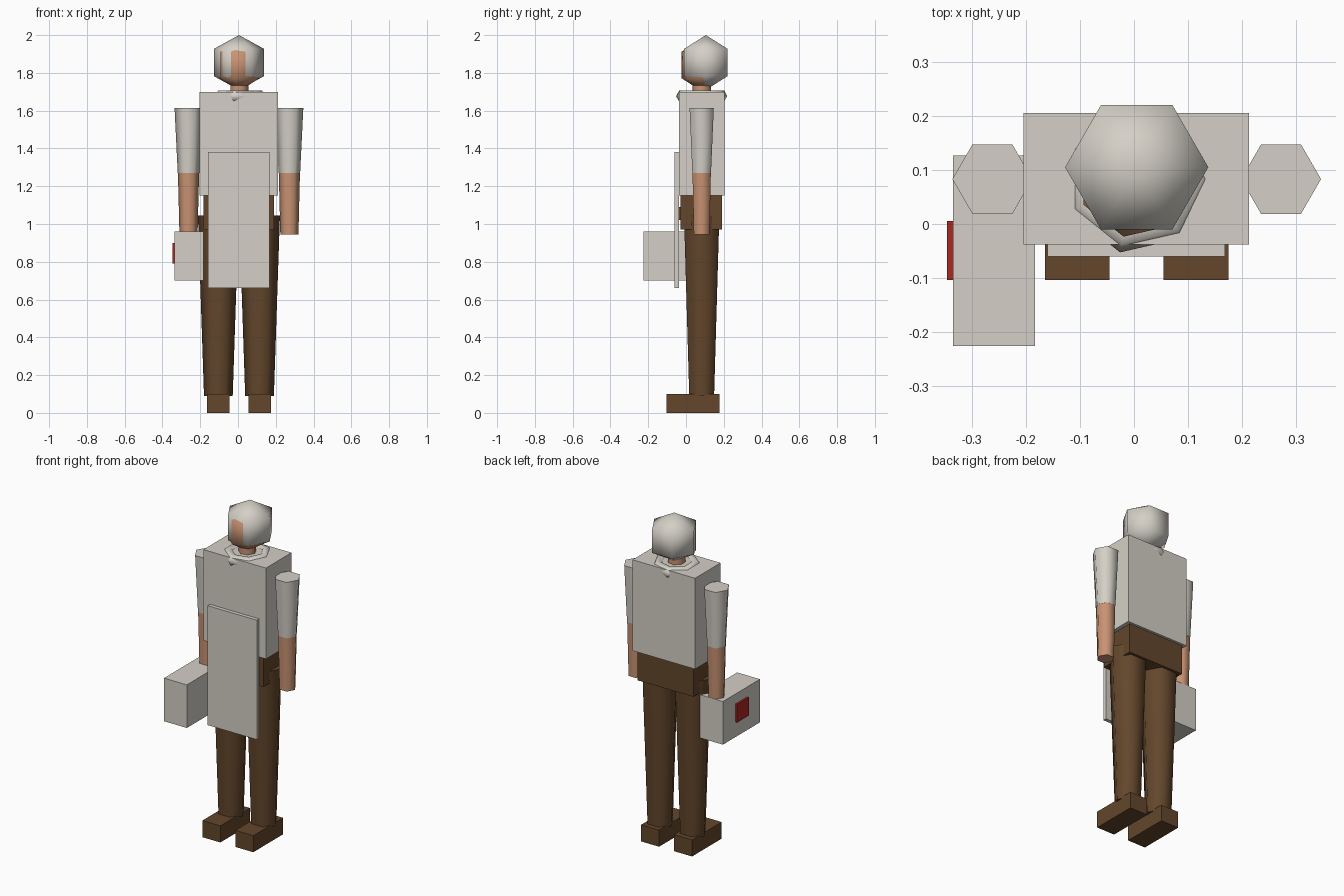
import bpy, bmesh, math
from mathutils import Matrix, Vector

if "Cube" in bpy.data.objects:
    bpy.data.objects.remove(bpy.data.objects["Cube"], do_unlink=True)

CX, CY = 0.005, 0.083  # body axis


def material(name, rgb):
    m = bpy.data.materials.new(name)
    m.use_nodes = True
    m.diffuse_color = (*rgb, 1)
    m.node_tree.nodes["Principled BSDF"].inputs["Base Color"].default_value = (*rgb, 1)
    return m


white = material("off_white", (0.66, 0.63, 0.57))
brown = material("brown", (0.125, 0.062, 0.025))
skin = material("skin", (0.58, 0.29, 0.17))
red = material("red", (0.40, 0.021, 0.015))


def finish(name, bm, mat, smooth=False):
    bmesh.ops.recalc_face_normals(bm, faces=bm.faces)
    me = bpy.data.meshes.new(name)
    bm.to_mesh(me)
    bm.free()
    me.materials.append(mat)
    if smooth:
        for p in me.polygons:
            p.use_smooth = True
        me.set_sharp_from_angle(angle=math.radians(65))
    ob = bpy.data.objects.new(name, me)
    bpy.context.collection.objects.link(ob)
    return ob


def box(name, mat, x, y, z):
    """Box from (low, high) ranges on each axis."""
    lo, hi = Vector((x[0], y[0], z[0])), Vector((x[1], y[1], z[1]))
    bm = bmesh.new()
    bmesh.ops.create_cube(bm, size=1)
    bmesh.ops.scale(bm, vec=hi - lo, verts=bm.verts)
    bmesh.ops.translate(bm, vec=(lo + hi) / 2, verts=bm.verts)
    return finish(name, bm, mat)


def limb(name, mat, x, z, r_low, r_high, sides=6):
    """Tapered prism with a corner pointing along +x."""
    bm = bmesh.new()
    rings = []
    for h, r in ((z[0], r_low), (z[1], r_high)):
        angles = [math.tau * i / sides for i in range(sides)]
        rings.append([bm.verts.new((x + r * math.cos(a), CY + r * math.sin(a), h)) for a in angles])
    for i in range(sides):
        j = (i + 1) % sides
        bm.faces.new((rings[0][i], rings[0][j], rings[1][j], rings[1][i]))
    bm.faces.new(rings[0])
    bm.faces.new(rings[1])
    return finish(name, bm, mat, True)


def ball(name, mat, sides, centre, r, rz):
    """Coarse sphere with two rings of corners between its poles."""
    bm = bmesh.new()
    bmesh.ops.create_uvsphere(bm, u_segments=sides, v_segments=3, radius=1)
    # align a corner with +x
    first = max(bm.verts, key=lambda v: v.co.x)
    turn = Matrix.Rotation(-math.atan2(first.co.y, first.co.x), 3, "Z")
    bmesh.ops.rotate(bm, matrix=turn, verts=bm.verts)
    bmesh.ops.scale(bm, vec=(r, r, rz), verts=bm.verts)
    bmesh.ops.translate(bm, vec=centre, verts=bm.verts)
    return finish(name, bm, mat, True)


def ring(name, mat, z, major, minor, sides, tube):
    bm = bmesh.new()
    grid = []
    for i in range(sides):
        a = math.tau * i / sides
        row = []
        for k in range(tube):
            b = math.tau * k / tube
            r = major + minor * math.cos(b)
            row.append(bm.verts.new((CX + r * math.cos(a), CY + r * math.sin(a), z + minor * math.sin(b))))
        grid.append(row)
    for i in range(sides):
        n = grid[(i + 1) % sides]
        for k in range(tube):
            m = (k + 1) % tube
            bm.faces.new((grid[i][k], n[k], n[m], grid[i][m]))
    return finish(name, bm, mat, True)


# Torso, hips, apron and buckle
box("torso", white, (-0.204, 0.213), (-0.038, 0.205), (1.15, 1.698))
box("hips", brown, (-0.183, 0.19), (-0.03, 0.19), (0.972, 1.152))
box("apron", white, (-0.16, 0.168), (-0.06, -0.038), (0.66, 1.38))
box("belt_buckle", brown, (-0.04, 0.05), (-0.038, -0.029), (1.02, 1.09))

# Arms, legs and shoes on both sides
for side, s in (("left", 1), ("right", -1)):
    limb(side + "_sleeve", white, CX + s * 0.267, (1.27, 1.615), 0.057, 0.074)
    limb(side + "_forearm", skin, CX + s * 0.267, (0.945, 1.27), 0.048, 0.056)
    limb(side + "_leg", brown, CX + s * 0.109, (0.09, 1.045), 0.076, 0.108)
    x = CX + s * 0.11
    box(side + "_shoe", brown, (x - 0.06, x + 0.06), (-0.104, 0.178), (0, 0.1))

# Neck, collar, face and hair
limb("neck", skin, CX, (1.66, 1.78), 0.05, 0.05, 7)
ring("collar", white, 1.677, 0.106, 0.033, 7, 6)
ball("face", skin, 7, (CX, CY, 1.842), 0.126, 0.14)
ball("hair", white, 6, (CX, 0.105, 1.855), 0.153, 0.145)

# Carried case with a coloured badge on its outer side
box("case", white, (-0.335, -0.183), (-0.226, 0.127), (0.70, 0.96))
box("case_badge", red, (-0.346, -0.335), (-0.104, 0.006), (0.79, 0.90))
